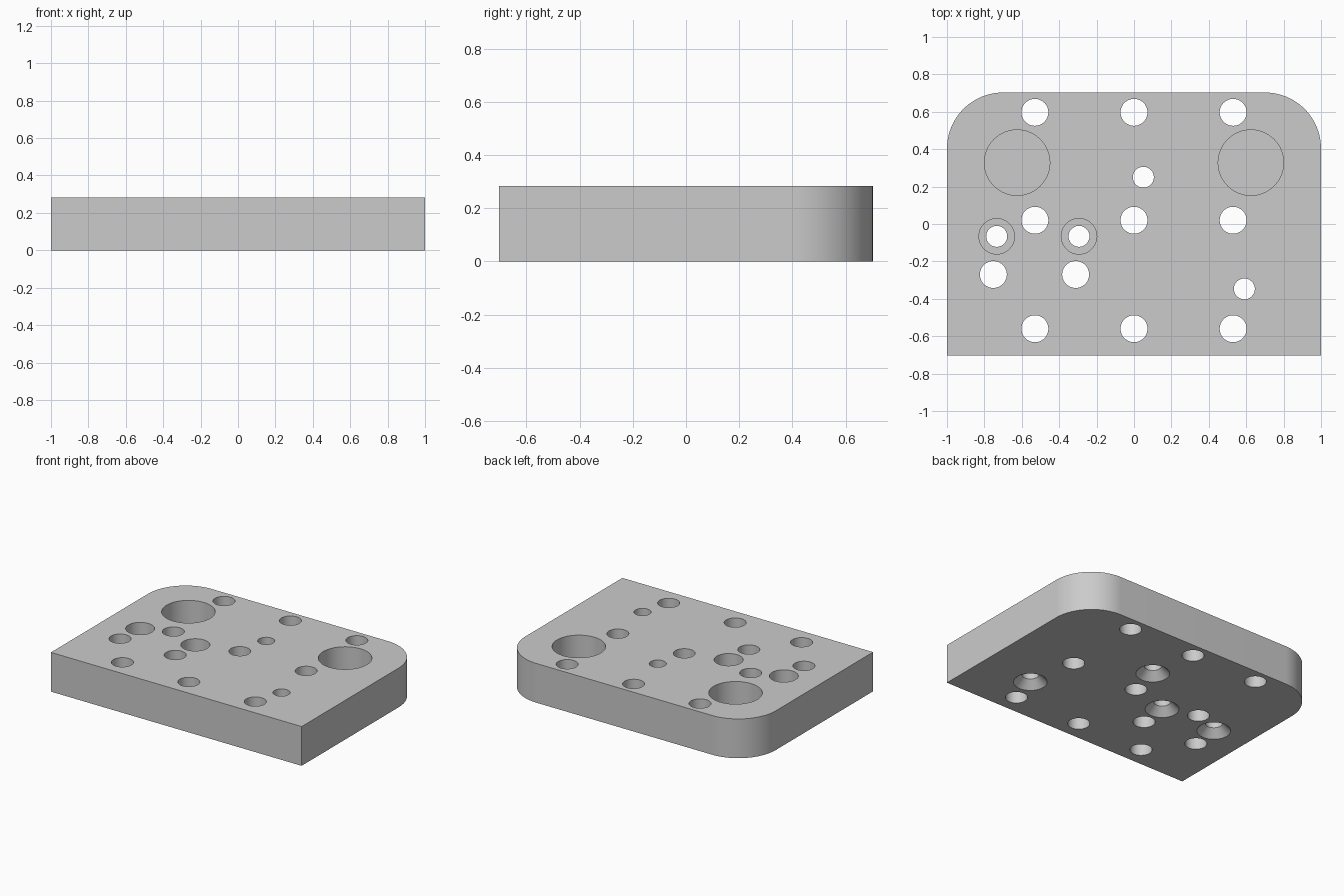
import bpy, bmesh, math

cube = bpy.data.objects.get("Cube")
if cube:
    bpy.data.objects.remove(cube, do_unlink=True)

HALF_X, HALF_Y, HEIGHT, CORNER = 1.0, 0.703, 0.283, 0.3
OVER = 0.02  # how far cutters reach past the plate

grey = bpy.data.materials.new("Plain grey")
grey.use_nodes = True
grey.diffuse_color = (0.6, 0.6, 0.6, 1)
grey.node_tree.nodes["Principled BSDF"].inputs["Base Color"].default_value = (0.6, 0.6, 0.6, 1)


def make_object(name, bm):
    bmesh.ops.recalc_face_normals(bm, faces=bm.faces)
    mesh = bpy.data.meshes.new(name)
    bm.to_mesh(mesh)
    bm.free()
    mesh.materials.append(grey)
    obj = bpy.data.objects.new(name, mesh)
    bpy.context.collection.objects.link(obj)
    return obj


def lathe(bm, x, y, profile, sides=48):
    """Closed turned solid from (radius, z) pairs, bottom to top."""
    rings = []
    for r, z in profile:
        angles = [2 * math.pi * i / sides for i in range(sides)]
        rings.append([bm.verts.new((x + r * math.cos(a), y + r * math.sin(a), z)) for a in angles])
    for low, high in zip(rings, rings[1:]):
        for i in range(sides):
            j = (i + 1) % sides
            bm.faces.new((low[i], low[j], high[j], high[i]))
    bm.faces.new(rings[0][::-1])
    bm.faces.new(rings[-1])


# Plate outline: square front corners, rounded back corners
outline = [(-HALF_X, -HALF_Y), (HALF_X, -HALF_Y)]
for side, start in ((1, 0), (-1, 90)):
    for i in range(25):
        a = math.radians(start + 90 * i / 24)
        outline.append((side * (HALF_X - CORNER) + CORNER * math.cos(a),
                        HALF_Y - CORNER + CORNER * math.sin(a)))
bm = bmesh.new()
base = bm.faces.new([bm.verts.new((x, y, 0)) for x, y in outline])
top = bmesh.ops.extrude_face_region(bm, geom=[base])
bmesh.ops.translate(bm, vec=(0, 0, HEIGHT),
                    verts=[v for v in top["geom"] if isinstance(v, bmesh.types.BMVert)])
plate = make_object("mounting_plate", bm)

# Hole profiles
LOW, HIGH = -OVER, HEIGHT + OVER
BOLT, SCREW, SINK, SINK_DEPTH = 0.072, 0.056, 0.11, 0.055
straight = [(BOLT, LOW), (BOLT, HIGH)]
sink = [(SINK + OVER, LOW), (SCREW, SINK_DEPTH)]
countersunk = sink + [(SCREW, HIGH)]
bore_floor = HEIGHT - 0.15
counterbored = sink + [(SCREW, bore_floor), (0.095, bore_floor), (0.095, HIGH)]
pocket = [(0.175, HEIGHT - 0.17), (0.175, HIGH)]

# Holes: bolt grid, extra bolts, screws and blind pockets
bm = bmesh.new()
for x in (-0.53, 0, 0.53):
    for y in (-0.56, 0.02, 0.597):
        lathe(bm, x, y, straight)
for x in (-0.752, -0.312):
    lathe(bm, x, -0.27, straight)
    lathe(bm, x + 0.018, -0.066, counterbored)
for x, y in ((0.05, 0.25), (0.59, -0.347)):
    lathe(bm, x, y, countersunk)
for x in (-0.625, 0.625):
    lathe(bm, x, 0.328, pocket, 64)
cutter = make_object("hole_cutter", bm)
cutter.hide_render = True

# Cut the holes and bake the result
cut = plate.modifiers.new("Holes", "BOOLEAN")
cut.operation = "DIFFERENCE"
cut.solver = "EXACT"
cut.object = cutter
bpy.ops.object.select_all(action="DESELECT")
plate.select_set(True)
bpy.context.view_layer.objects.active = plate
bpy.ops.object.modifier_apply(modifier=cut.name)
bpy.data.objects.remove(cutter, do_unlink=True)
bpy.ops.object.shade_smooth_by_angle(angle=math.radians(30))
